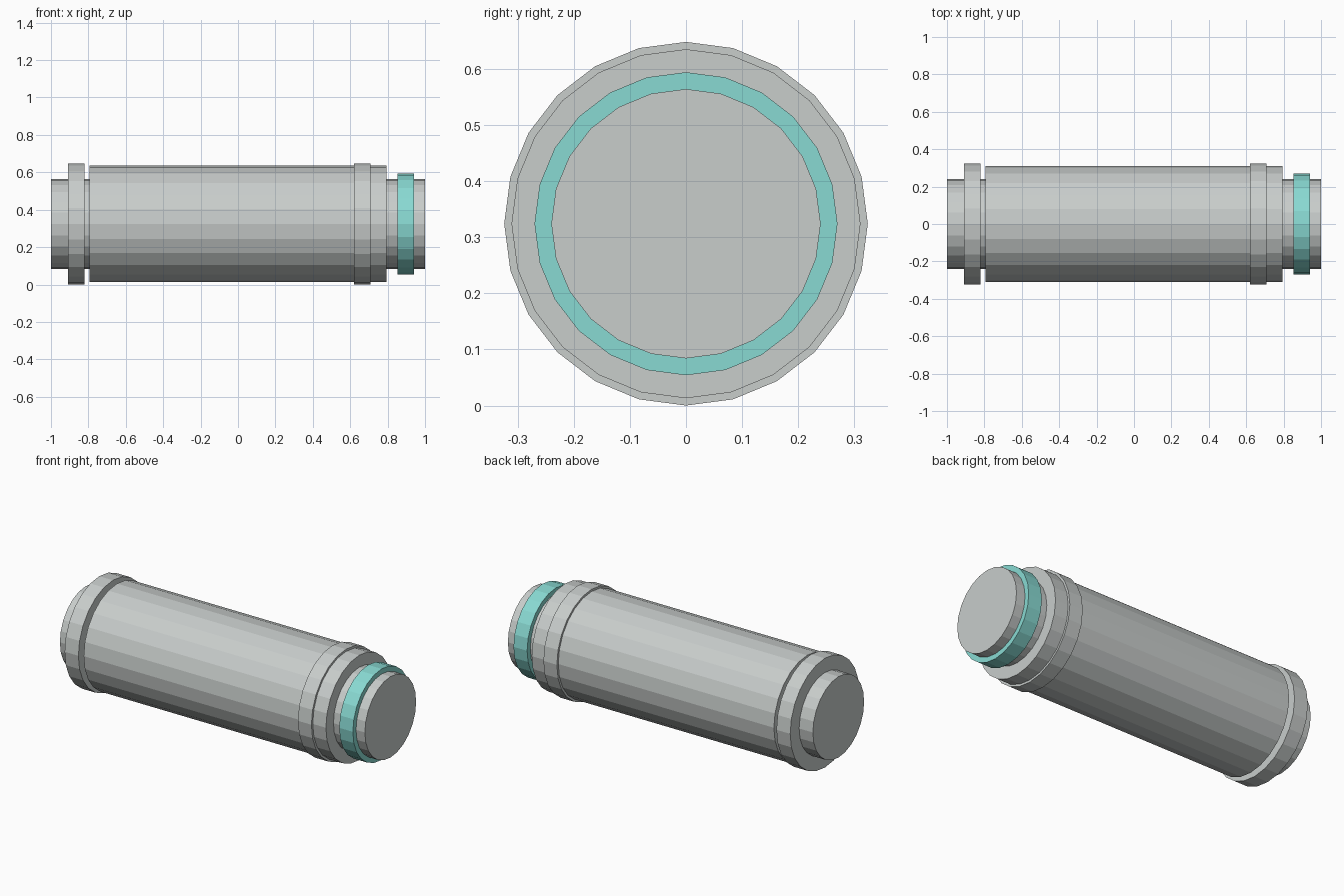
import bpy
import math

cube = bpy.data.objects.get("Cube")
if cube:
    bpy.data.objects.remove(cube, do_unlink=True)

SIDES = 24
AXIS_Z = 0.324


def make_material(name, rgb):
    mat = bpy.data.materials.new(name)
    mat.use_nodes = True
    color = (*rgb, 1.0)
    mat.diffuse_color = color
    mat.node_tree.nodes["Principled BSDF"].inputs["Base Color"].default_value = color
    return mat


def drum(name, x_start, x_end, radius, mat):
    """Flat-faced cylinder lying along x, with a corner at the very top."""
    bpy.ops.mesh.primitive_cylinder_add(
        vertices=SIDES, radius=radius, depth=x_end - x_start,
        location=((x_start + x_end) / 2, 0, AXIS_Z),
        rotation=(0, math.pi / 2, 0))
    obj = bpy.context.object
    obj.name = name
    obj.data.materials.append(mat)
    return obj


metal = make_material("light grey metal", (0.58, 0.61, 0.60))
cyan = make_material("cyan", (0.25, 0.70, 0.65))

# Inner core running the full length
drum("core", -1.0, 1.0, 0.24, metal)
# Main sleeve
drum("barrel", -0.794, 0.794, 0.311, metal)
# Raised collars
drum("right_collar", -0.91, -0.82, 0.324, metal)
drum("left_collar", 0.62, 0.708, 0.324, metal)
# Coloured band near the tip
drum("cyan_band", 0.853, 0.942, 0.27, cyan)
